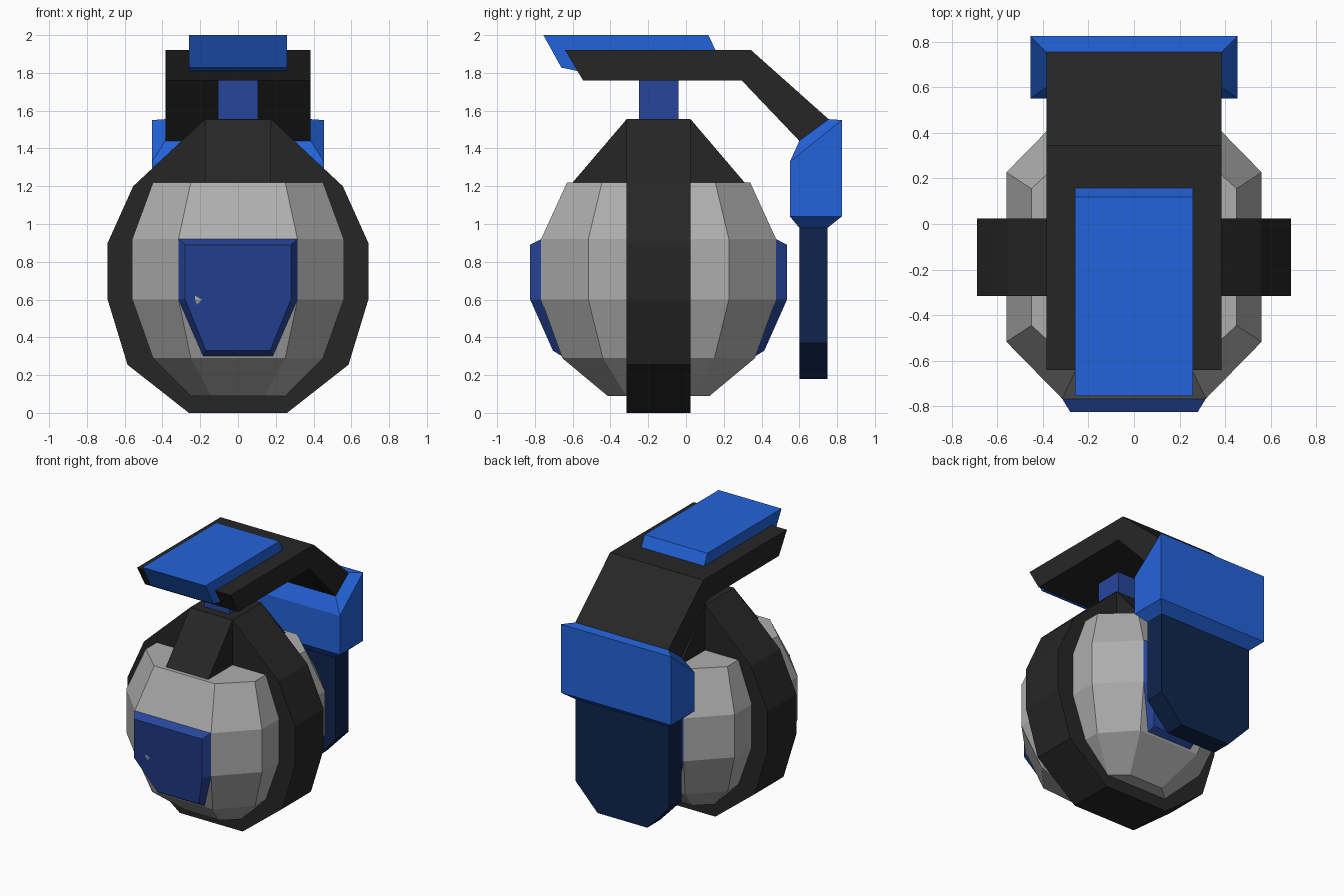
import bpy, bmesh

if "Cube" in bpy.data.objects:
    bpy.data.objects.remove(bpy.data.objects["Cube"])

CY = -0.145  # centre of the round body along y


def material(name, rgb):
    lin = [(c / 255 / 12.92) if c < 11 else ((c / 255 + 0.055) / 1.055) ** 2.4 for c in rgb]
    m = bpy.data.materials.new(name)
    m.diffuse_color = (*lin, 1)
    m.use_nodes = True
    m.node_tree.nodes["Principled BSDF"].inputs["Base Color"].default_value = m.diffuse_color
    return m


GREY = material("grey", (174, 174, 174))
BLACK = material("black", (38, 38, 38))
BRIGHT = material("bright_blue", (36, 99, 218))
BLUE = material("mid_blue", (39, 70, 155))
NAVY = material("navy", (15, 36, 76))


def loft(name, rings, mat):
    """Skin a stack of equal-length vertex rings and cap both ends."""
    bm = bmesh.new()
    vs = [[bm.verts.new(p) for p in r] for r in rings]
    n = len(rings[0])
    for a, b in zip(vs, vs[1:]):
        for i in range(n):
            j = (i + 1) % n
            bm.faces.new((a[i], a[j], b[j], b[i]))
    bm.faces.new(vs[0][::-1])
    bm.faces.new(vs[-1])
    bmesh.ops.recalc_face_normals(bm, faces=bm.faces)
    me = bpy.data.meshes.new(name)
    bm.to_mesh(me)
    bm.free()
    me.materials.append(mat)
    ob = bpy.data.objects.new(name, me)
    bpy.context.collection.objects.link(ob)
    return ob


def side_extrude(name, yz, hx, mat):
    return loft(name, [[(x, y, z) for y, z in yz] for x in (-hx, hx)], mat)


def front_extrude(name, half, y0, y1, mat):
    """Extrude a left/right symmetric (x, z) half profile along y."""
    xz = half + [(-x, z) for x, z in reversed(half)]
    return loft(name, [[(x, y, z) for x, z in xz] for y in (y0, y1)], mat)


def rect(hx, y0, y1, z0, z1):
    """Rectangle whose height changes from z0 at y0 to z1 at y1."""
    return [(-hx, y0, z0), (hx, y0, z0), (hx, y1, z1), (-hx, y1, z1)]


# Eight-sided faceted body: z, x half, y of side edge, y half, x of front edge
rings = []
for z, a, b, c, d in [(0.09, 0.25, 0.17, 0.27, 0.14), (0.29, 0.45, 0.295, 0.51, 0.25),
                      (0.6, 0.56, 0.372, 0.622, 0.315), (0.92, 0.56, 0.372, 0.622, 0.315),
                      (1.22, 0.45, 0.30, 0.485, 0.25)]:
    o = [(a, -b), (a, b), (d, c), (-d, c), (-a, b), (-a, -b), (-d, -c), (d, -c)]
    rings.append([(x, y + CY, z) for x, y in o])
loft("body", rings, GREY)

# Black band around the body, and the sloped neck crossing it
front_extrude("body_band", [(0.26, 0), (0.585, 0.255), (0.69, 0.6), (0.69, 0.9),
                            (0.555, 1.2), (0.175, 1.555)], CY - 0.17, CY + 0.17, BLACK)
side_extrude("neck", [(CY - 0.455, 1.22), (CY + 0.455, 1.22), (CY + 0.17, 1.554),
                      (CY - 0.17, 1.554)], 0.175, BLACK)

# Front and back armour plates, bevelled at the rim
for s, name in ((-1, "front_plate"), (1, "back_plate")):
    outlines = [((0.315, 0.92, 0.60), (0.315, 0.6, 0.60), (0.185, 0.30, 0.49)),
                ((0.315, 0.92, 0.622), (0.315, 0.6, 0.622), (0.185, 0.30, 0.512)),
                ((0.28, 0.89, 0.68), (0.28, 0.6, 0.68), (0.17, 0.33, 0.56))]
    rings = []
    for o in outlines:
        r = [(x, CY + s * d, z) for x, z, d in o]
        rings.append(r + [(-x, y, z) for x, y, z in reversed(r)])
    loft(name, rings, BLUE)

# Stem and bent lever
loft("stem", [rect(0.105, -0.25, -0.04, z, z) for z in (1.54, 1.77)], BLUE)
side_extrude("lever", [(-0.64, 1.92), (0.345, 1.92), (0.755, 1.555), (0.60, 1.44),
                       (0.295, 1.76), (-0.545, 1.76)], 0.385, BLACK)

# Blue cap wrapping over the front end of the lever
side_extrude("lever_cap", [(-0.755, 2.0), (0.118, 2.0), (0.157, 1.92), (-0.64, 1.92),
                           (-0.573, 1.81), (-0.66, 1.828)], 0.26, BRIGHT)

# Clip joining the lever to the handle
loft("lever_clip", [rect(0.385, 0.60, 0.75, 0.98, 0.98), rect(0.455, 0.55, 0.825, 1.04, 1.04),
                    rect(0.455, 0.55, 0.825, 1.33, 1.55), rect(0.385, 0.60, 0.755, 1.44, 1.555)],
     BRIGHT)

# Hanging handle with clipped lower corners
front_extrude("handle", [(0.205, 0.18), (0.385, 0.37), (0.385, 0.98)], 0.60, 0.75, NAVY)
